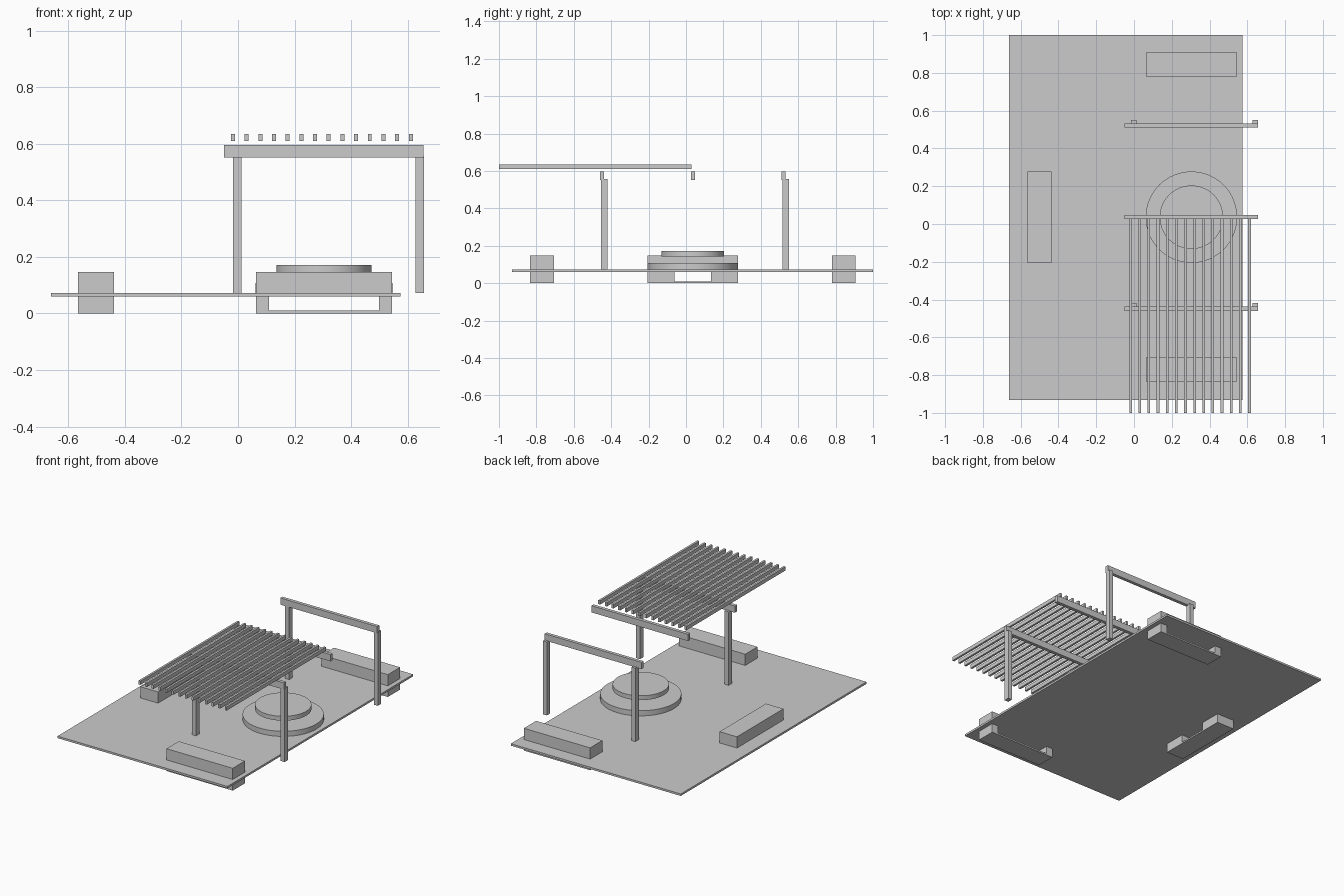
import bpy
import bmesh
from mathutils import Matrix, Vector

cube = bpy.data.objects.get("Cube")
if cube:
    bpy.data.objects.remove(cube, do_unlink=True)

GREY = (0.6, 0.6, 0.6, 1)
mat = bpy.data.materials.new("plain_grey")
mat.use_nodes = True
mat.diffuse_color = GREY
mat.node_tree.nodes["Principled BSDF"].inputs["Base Color"].default_value = GREY


def finish(name, bm):
    mesh = bpy.data.meshes.new(name)
    bm.to_mesh(mesh)
    bm.free()
    mesh.materials.append(mat)
    obj = bpy.data.objects.new(name, mesh)
    bpy.context.collection.objects.link(obj)
    return obj


def box(name, x, y, z):
    """Box from (low, high) pairs along each axis."""
    bm = bmesh.new()
    size = Vector((x[1] - x[0], y[1] - y[0], z[1] - z[0]))
    mid = Vector((sum(x), sum(y), sum(z))) / 2
    bmesh.ops.create_cube(bm, size=1, matrix=Matrix.Translation(mid) @ Matrix.Diagonal(size).to_4x4())
    return finish(name, bm)


def disc(name, radius, low, high):
    bm = bmesh.new()
    bmesh.ops.create_cone(bm, cap_ends=True, segments=64, radius1=radius, radius2=radius,
                          depth=high - low,
                          matrix=Matrix.Translation((0.304, 0.036, (low + high) / 2)))
    obj = finish(name, bm)
    bpy.context.view_layer.objects.active = obj
    obj.select_set(True)
    bpy.ops.object.shade_smooth_by_angle()
    obj.select_set(False)


def bench(name, x, y, leg, along):
    """Solid seat block, two end legs and a thin base rail."""
    box(name + "_seat", x, y, (0.06, 0.147))
    box(name + "_base", x, y, (0, 0.01))
    low, high = x if along == "x" else y
    for side, span in (("low", (low, low + leg)), ("high", (high - leg, high))):
        ends = (span, y) if along == "x" else (x, span)
        box(f"{name}_leg_{side}", *ends, (0.01, 0.06))


# Floor slab
FLOOR = 0.073
box("floor", (-0.662, 0.575), (-0.931, 1), (0.06, FLOOR))

# Benches around the edge
bench("front_bench", (0.063, 0.545), (-0.833, -0.706), 0.047, "x")
bench("back_bench", (0.063, 0.545), (0.78, 0.907), 0.047, "x")
bench("side_bench", (-0.565, -0.438), (-0.206, 0.277), 0.144, "y")

# Round fire pit: lower ring and raised lid
disc("pit_base", 0.242, FLOOR, 0.107)
disc("pit_lid", 0.168, 0.142, 0.171)

# Post pairs
for place, y in (("front", -0.454), ("back", 0.515)):
    for side, x in (("right", -0.017), ("left", 0.628)):
        box(f"{place}_{side}_post", (x, x + 0.029), (y, y + 0.035), (FLOOR, 0.556))

# Cross beams
for place, y in (("front", -0.46), ("middle", 0.026), ("back", 0.51)):
    box(place + "_beam", (-0.049, 0.656), (y, y + 0.022), (0.552, 0.596))

# Roof slats
for i in range(14):
    x = -0.018 + i * 0.0484
    box(f"roof_slat_{i + 1}", (x - 0.007, x + 0.007), (-1, 0.03), (0.61, 0.635))
